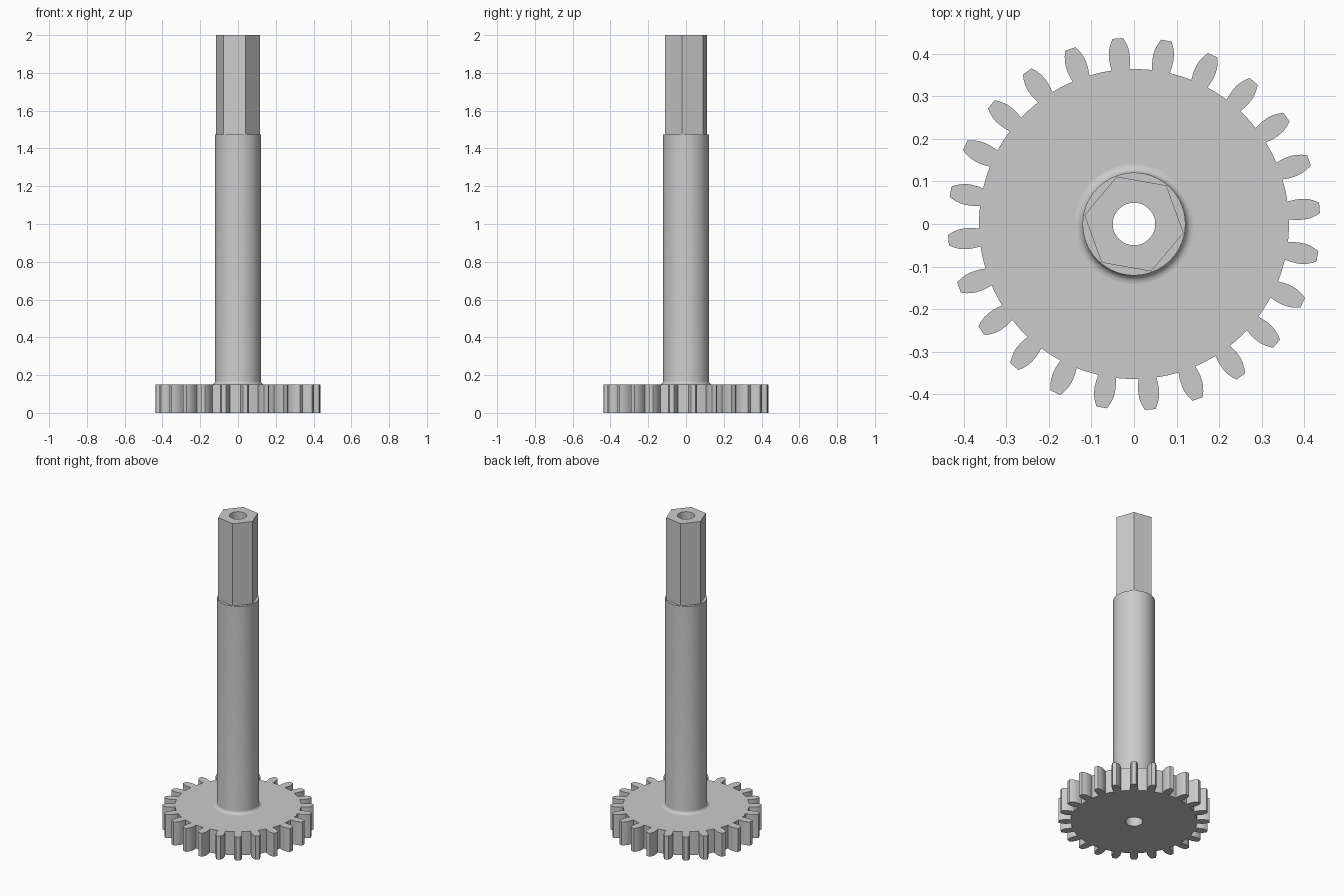
import bpy
import bmesh
from math import atan2, cos, hypot, pi, radians, sin

cube = bpy.data.objects.get("Cube")
if cube:
    bpy.data.objects.remove(cube)

BORE, SHAFT, FILLET = 0.05, 0.121, 0.02
GEAR_TOP, SHAFT_TOP, TOP = 0.15, 1.475, 2.0
TEETH, ROOT = 24, 0.364

grey = bpy.data.materials.new("plain grey")
grey.use_nodes = True
colour = (0.6, 0.6, 0.6, 1)
grey.diffuse_color = colour
grey.node_tree.nodes["Principled BSDF"].inputs["Base Color"].default_value = colour


def polar(r, a):
    return r * cos(a), r * sin(a)


def circle(r, count, start=0.0):
    return [polar(r, start + 2 * pi * i / count) for i in range(count)]


def finish(name, bm):
    bmesh.ops.recalc_face_normals(bm, faces=bm.faces)
    mesh = bpy.data.meshes.new(name)
    bm.to_mesh(mesh)
    bm.free()
    mesh.materials.append(grey)
    obj = bpy.data.objects.new(name, mesh)
    bpy.context.collection.objects.link(obj)
    bpy.ops.object.select_all(action='DESELECT')
    obj.select_set(True)
    bpy.context.view_layer.objects.active = obj
    bpy.ops.object.shade_smooth_by_angle(angle=radians(30))


def bored_prism(name, outline, z0, z1):
    """Extrude an outline that has a round hole through its middle."""
    bm = bmesh.new()
    edges = []
    for loop in (outline, circle(BORE, 48)):
        verts = [bm.verts.new((x, y, z0)) for x, y in loop]
        edges += [bm.edges.new((verts[i - 1], verts[i])) for i in range(len(verts))]
    bmesh.ops.triangle_fill(bm, edges=edges, use_beauty=True, normal=(0, 0, 1))
    result = bmesh.ops.extrude_face_region(bm, geom=bm.faces[:], use_keep_orig=True)
    moved = [v for v in result["geom"] if isinstance(v, bmesh.types.BMVert)]
    bmesh.ops.translate(bm, verts=moved, vec=(0, 0, z1 - z0))
    finish(name, bm)


# Gear: leaf-shaped teeth (radius, half width) joined by root arcs
flank = [(ROOT, 0.021), (0.378, 0.0235), (0.39, 0.0245), (0.402, 0.0243),
         (0.414, 0.0225), (0.427, 0.018), (0.438, 0.0125)]
tooth = [(r, -w) for r, w in flank] + [(r, w) for r, w in reversed(flank)]
pitch = 2 * pi / TEETH
half = atan2(flank[0][1], ROOT)
root_radius = hypot(*flank[0])
outline = []
for i in range(TEETH):
    a = radians(5) + i * pitch
    outline += [(x * cos(a) - y * sin(a), x * sin(a) + y * cos(a)) for x, y in tooth]
    outline += [polar(root_radius, a + half + (pitch - 2 * half) * k / 4) for k in (1, 2, 3)]
bored_prism("gear", outline, 0, GEAR_TOP)

# Hexagonal drive end
bored_prism("hex_end", circle(0.1185, 6, radians(-10)), SHAFT_TOP, TOP)

# Round shaft: fillet, wall, shoulder and bore spun about the axis
profile = [(SHAFT + FILLET * (1 - sin(t)), GEAR_TOP + FILLET * (1 - cos(t)))
           for t in (k * pi / 12 for k in range(7))]
profile += [(SHAFT, SHAFT_TOP), (BORE, SHAFT_TOP), (BORE, GEAR_TOP)]
bm = bmesh.new()
verts = [bm.verts.new((r, 0, z)) for r, z in profile]
edges = [bm.edges.new(pair) for pair in zip(verts, verts[1:])]
bmesh.ops.spin(bm, geom=verts + edges, cent=(0, 0, 0), axis=(0, 0, 1),
               angle=2 * pi, steps=48, use_merge=True)
bmesh.ops.remove_doubles(bm, verts=bm.verts, dist=0.0001)
finish("shaft", bm)
